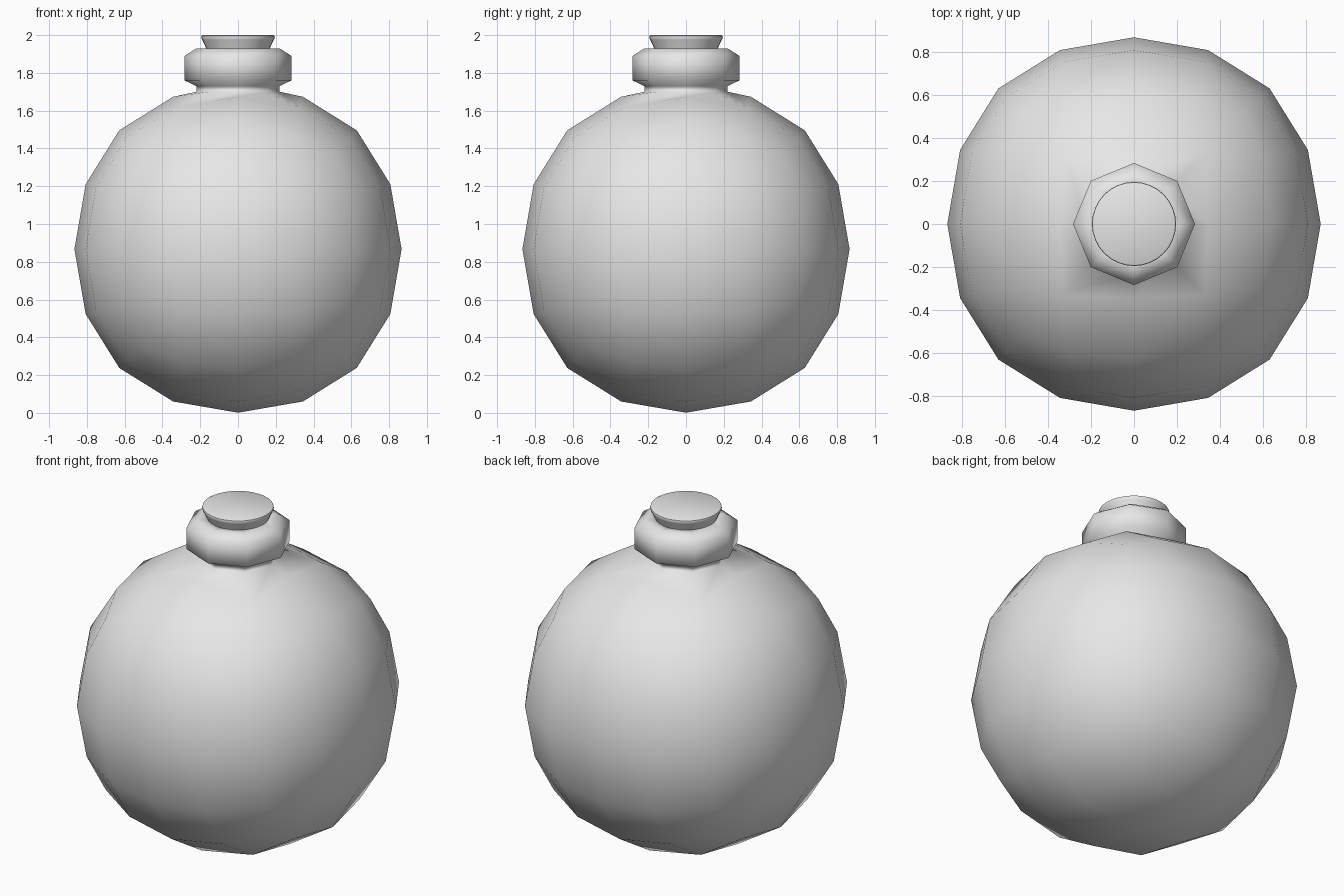
import bpy, bmesh, math

if "Cube" in bpy.data.objects:
    bpy.data.objects.remove(bpy.data.objects["Cube"])

mat = bpy.data.materials.new("plain grey")
mat.diffuse_color = (0.8, 0.8, 0.8, 1)
mat.use_nodes = True
mat.node_tree.nodes["Principled BSDF"].inputs["Base Color"].default_value = mat.diffuse_color
R, CZ = 0.866, 0.867

# round bottle: rounded cube ball with the top opened and pulled up into an octagonal neck
bpy.ops.mesh.primitive_cube_add(size=2 * R / 0.8395, location=(0, 0, 0))
flask = bpy.context.object
flask.name = "bottle"
sub = flask.modifiers.new("round", 'SUBSURF')
sub.levels = 2
bpy.ops.object.modifier_apply(modifier="round")

bm = bmesh.new()
bm.from_mesh(flask.data)
bmesh.ops.translate(bm, verts=bm.verts, vec=(0, 0, CZ))
top = max(bm.verts, key=lambda v: v.co.z)
bmesh.ops.delete(bm, geom=[top], context='VERTS')
edges = [e for e in bm.edges if e.is_boundary]
# neck, collar and lip rings (radius, height)
for r, z in [(0.22, 1.70), (0.22, 1.73), (0.283, 1.76), (0.283, 1.89),
             (0.22, 1.93), (0.16, 1.93), (0.15, 1.86)]:
    out = bmesh.ops.extrude_edge_only(bm, edges=edges)["geom"]
    for v in [g for g in out if isinstance(g, bmesh.types.BMVert)]:
        a = round(math.atan2(v.co.y, v.co.x) / (math.pi / 4)) * math.pi / 4
        v.co = (r * math.cos(a), r * math.sin(a), z)
    edges = [g for g in out if isinstance(g, bmesh.types.BMEdge) and g.is_boundary]
bmesh.ops.holes_fill(bm, edges=edges)
bmesh.ops.recalc_face_normals(bm, faces=bm.faces)
for f in bm.faces:
    f.smooth = True
bm.to_mesh(flask.data)
bm.free()
flask.data.materials.append(mat)

# tapered cork with a softened top edge
bm = bmesh.new()
N, prev = 32, None
for r, z in [(0.148, 1.87), (0.168, 1.93), (0.190, 1.975), (0.195, 1.988), (0.193, 1.996), (0.186, 2.0)]:
    ring = [bm.verts.new((r * math.cos(2 * math.pi * i / N), r * math.sin(2 * math.pi * i / N), z))
            for i in range(N)]
    if prev:
        for i in range(N):
            j = (i + 1) % N
            bm.faces.new((prev[i], prev[j], ring[j], ring[i]))
    else:
        bm.faces.new(ring[::-1])
    prev = ring
bm.faces.new(prev)
mesh = bpy.data.meshes.new("cork")
bm.to_mesh(mesh)
bm.free()
mesh.materials.append(mat)
cork = bpy.data.objects.new("cork", mesh)
bpy.context.collection.objects.link(cork)
bpy.ops.object.select_all(action='DESELECT')
cork.select_set(True)
bpy.context.view_layer.objects.active = cork
bpy.ops.object.shade_smooth_by_angle(angle=math.radians(40))
